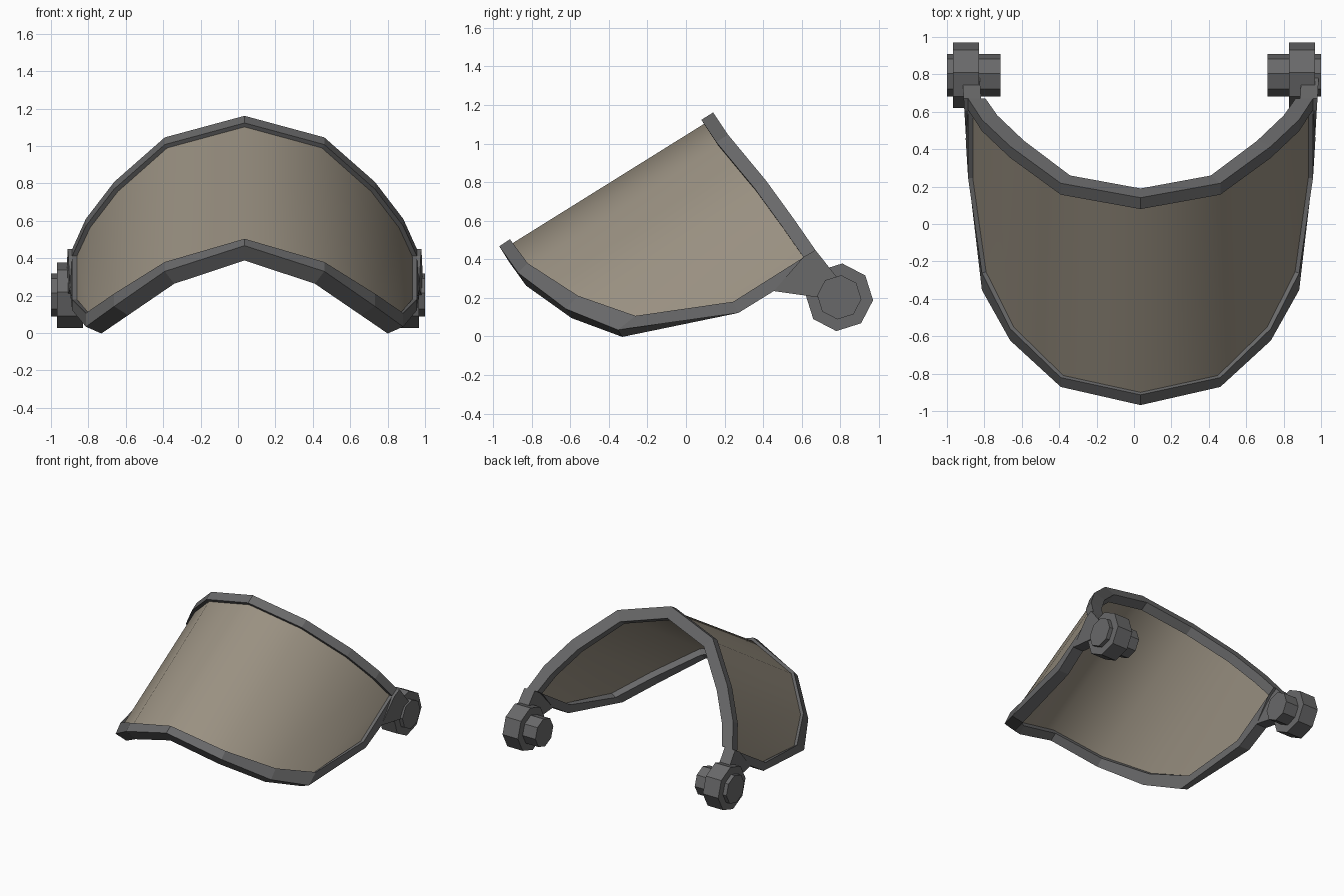
import bpy, bmesh, math
from mathutils import Vector as V, Matrix

if "Cube" in bpy.data.objects:
    bpy.data.objects.remove(bpy.data.objects["Cube"])

CX = 0.035                               # visor centre line
SWEEP = V((0, 0.848, 0.53))              # direction from lower to upper edge


def material(name, rgb):
    m = bpy.data.materials.new(name)
    m.diffuse_color = (*rgb, 1)
    m.use_nodes = True
    m.node_tree.nodes["Principled BSDF"].inputs["Base Color"].default_value = m.diffuse_color
    return m


shield_tan = material("shield_tan", (0.32, 0.28, 0.22))
frame_grey = material("frame_grey", (0.14, 0.14, 0.142))


def finish(name, bm, mat, x=0.0):
    """Make a mirrored object from its right-hand half."""
    bmesh.ops.recalc_face_normals(bm, faces=bm.faces)
    me = bpy.data.meshes.new(name)
    bm.to_mesh(me)
    bm.free()
    me.materials.append(mat)
    ob = bpy.data.objects.new(name, me)
    ob.location.x = x
    bpy.context.collection.objects.link(ob)
    ob.modifiers.new("mirror", 'MIRROR').merge_threshold = 0.001
    return ob


def strip(bm, sections):
    """Bridge a run of four-cornered sections and cap the outer end."""
    rows = [[bm.verts.new(p) for p in s] for s in sections]
    for a, b in zip(rows, rows[1:]):
        for k in range(4):
            n = (k + 1) % 4
            bm.faces.new((a[k], a[n], b[n], b[k]))
    bm.faces.new(rows[-1])


# Shield outline: half widths, then (y, z) of upper and lower edges
xs = [0, 0.413, 0.677, 0.826, 0.897]
top = [(0.093, 1.102), (0.168, 0.99), (0.362, 0.757), (0.503, 0.563), (0.61, 0.41)]
low = [(-0.90, 0.483), (-0.81, 0.362), (-0.552, 0.198), (-0.256, 0.097), (0.245, 0.18)]
low_out = [(-0.955, 0.446), (-0.86, 0.312), (-0.615, 0.13), (-0.347, 0.024), (0.272, 0.122)]
T = [V((x, *p)) for x, p in zip(xs, top)]
L = [V((x, *p)) for x, p in zip(xs, low)]
LO = [V((x, *p)) for x, p in zip(xs, low_out)]
TO = [p + SWEEP * 0.072 for p in T]

# Outward normals along the shield profile
N = []
for i in range(5):
    if i == 0:
        n = V((0, -0.53, 0.848))
    elif i == 4:
        n = V((1, 0, 0))
    else:
        n = (T[i + 1] - T[i - 1]).cross(SWEEP).normalized()
        if n.x < 0:
            n = -n
    N.append(n)


def section(inner, outer, n, lift=0.025, depth=0.068):
    return [inner + n * lift, outer + n * lift, outer - n * depth, inner - n * depth]


# Thin curved shield
bm = bmesh.new()
strip(bm, [section(l, t, n, 0, 0.02) for l, t, n in zip(L, T, N)])
shield = finish("visor_shield", bm, shield_tan, CX)
bpy.context.view_layer.objects.active = shield
shield.select_set(True)
bpy.ops.object.shade_smooth_by_angle(angle=math.radians(50))
shield.select_set(False)

# Upper rim
bm = bmesh.new()
strip(bm, [section(*s) for s in zip(T, TO, N)])
finish("upper_rim", bm, frame_grey, CX)

# Lower rim, running up to the rear corner
bm = bmesh.new()
secs = [section(*s) for s in zip(L, LO, N)]
secs.append(section(T[4], V((0.91, 0.455, 0.235)), V((1, 0, 0))))
strip(bm, secs)
finish("lower_rim", bm, frame_grey, CX)

# Arms joining the rim to the hinges
bm = bmesh.new()
outline = [(0.608, 0.411), (0.671, 0.448), (0.80, 0.285), (0.74, 0.195), (0.455, 0.235)]
rings = []
for off in (0.025, -0.068):
    rings.append([bm.verts.new((0.908 + 0.06 * (y - 0.455) + off, y, z)) for y, z in outline])
    bm.faces.new(rings[-1])
for k in range(5):
    j = (k + 1) % 5
    bm.faces.new((rings[0][k], rings[0][j], rings[1][j], rings[1][k]))
finish("hinge_arms", bm, frame_grey, CX)


# Eight-sided hinge discs and pins
def hinge_part(name, radius, x0, x1):
    bm = bmesh.new()
    m = (Matrix.Translation(((x0 + x1) / 2, 0.795, 0.203))
         @ Matrix.Rotation(math.radians(-5), 4, 'X') @ Matrix.Rotation(math.pi / 2, 4, 'Y'))
    bmesh.ops.create_cone(bm, cap_ends=True, segments=8, radius1=radius, radius2=radius,
                          depth=x1 - x0, matrix=m)
    finish(name, bm, frame_grey)


hinge_part("hinge_discs", 0.176, 0.83, 0.968)
hinge_part("hinge_pins", 0.115, 0.715, 1.0)
